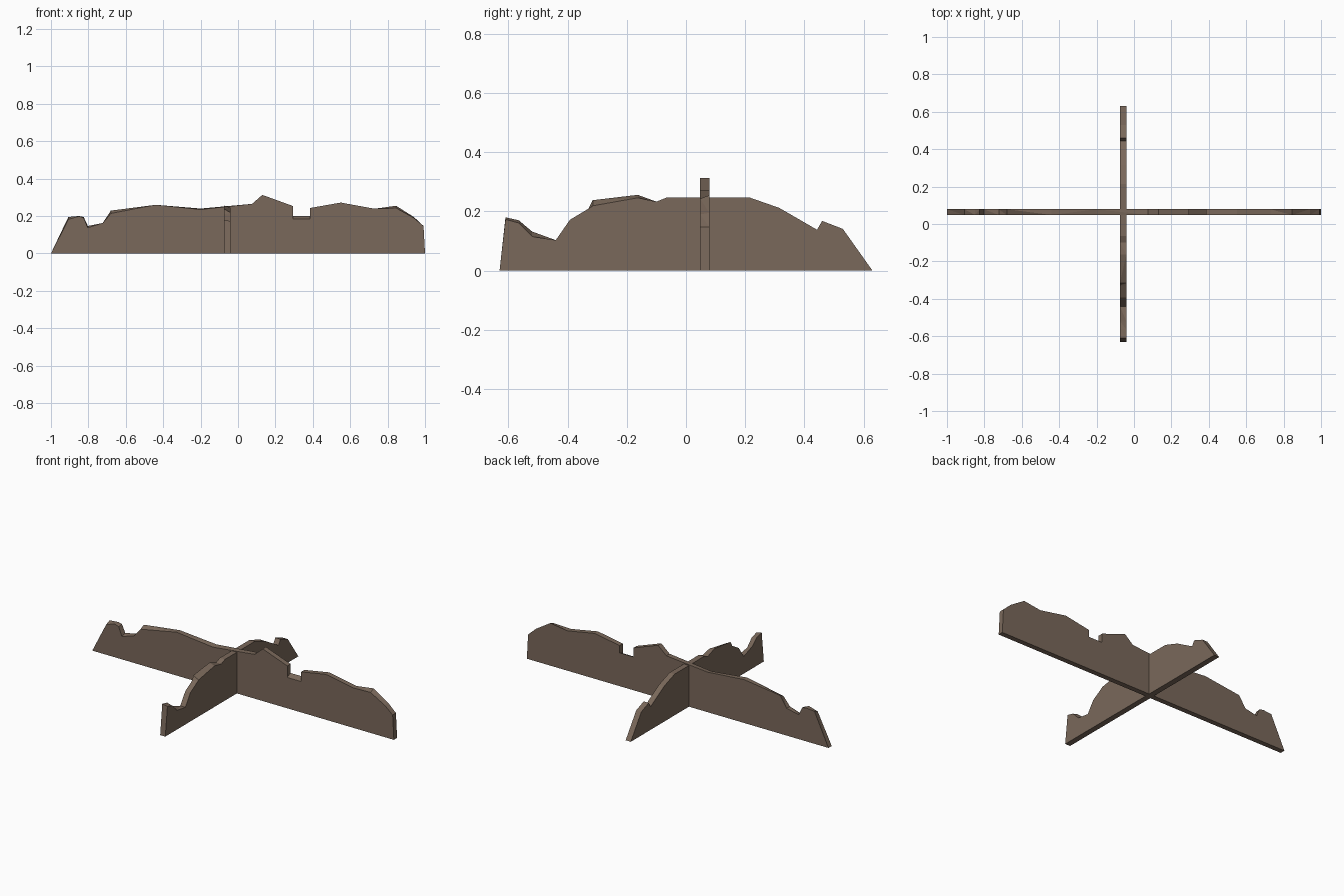
import bpy, bmesh
from mathutils import Matrix, Vector

if "Cube" in bpy.data.objects:
    bpy.data.objects.remove(bpy.data.objects["Cube"])

wood = bpy.data.materials.new("weathered brown")
wood.diffuse_color = (0.195, 0.140, 0.104, 1)
wood.use_nodes = True
wood.node_tree.nodes["Principled BSDF"].inputs["Base Color"].default_value = wood.diffuse_color


def plank(name, profile, near, far, to_world):
    """Thin slab; profile is (along, z near side, z far side)."""
    bm = bmesh.new()
    a = [bm.verts.new(to_world(u, near, zn)) for u, zn, zf in profile]
    b = [bm.verts.new(to_world(u, far, zf)) for u, zn, zf in profile]
    bm.faces.new(a)
    bm.faces.new(b[::-1])
    for i in range(len(a)):
        j = (i + 1) % len(a)
        bm.faces.new((a[i], b[i], b[j], a[j]))
    bmesh.ops.recalc_face_normals(bm, faces=bm.faces)
    # split the ruled edges into flat triangles
    bmesh.ops.triangulate(bm, faces=[f for f in bm.faces if len(f.verts) == 4])
    mesh = bpy.data.meshes.new(name)
    bm.to_mesh(mesh)
    bm.free()
    mesh.materials.append(wood)
    obj = bpy.data.objects.new(name, mesh)
    bpy.context.collection.objects.link(obj)


# long plank with a square notch, running left to right
long_profile = [
    (-1, 0, 0), (-.907, .182, .195), (-.85, .199, .2), (-.825, .19, .195),
    (-.803, .137, .147), (-.723, .163, .163), (-.68, .214, .229),
    (-.44, .26, .26), (-.2, .235, .24), (.075, .265, .265),
    (.13, .313, .313), (.293, .254, .254), (.293, .185, .2),
    (.385, .185, .2), (.385, .243, .243), (.55, .272, .272),
    (.73, .239, .239), (.845, .243, .255), (.94, .19, .195),
    (.992, .147, .147), (1, 0, 0)]
plank("long_plank", long_profile, .048, .079, lambda u, d, z: (u, d, z))

# short plank crossing it, running front to back
cross_profile = [
    (-.63, 0, 0), (-.61, .173, .18), (-.565, .161, .17), (-.52, .115, .132),
    (-.44, .103, .103), (-.392, .172, .172), (-.33, .209, .209),
    (-.315, .219, .238), (-.163, .246, .256), (-.1, .233, .233),
    (-.065, .247, .247), (.215, .247, .247), (.315, .212, .212),
    (.443, .138, .138), (.46, .168, .168), (.53, .141, .141), (.63, 0, 0)]
plank("cross_plank", cross_profile, -.041, -.075, lambda u, d, z: (d, u, z))
